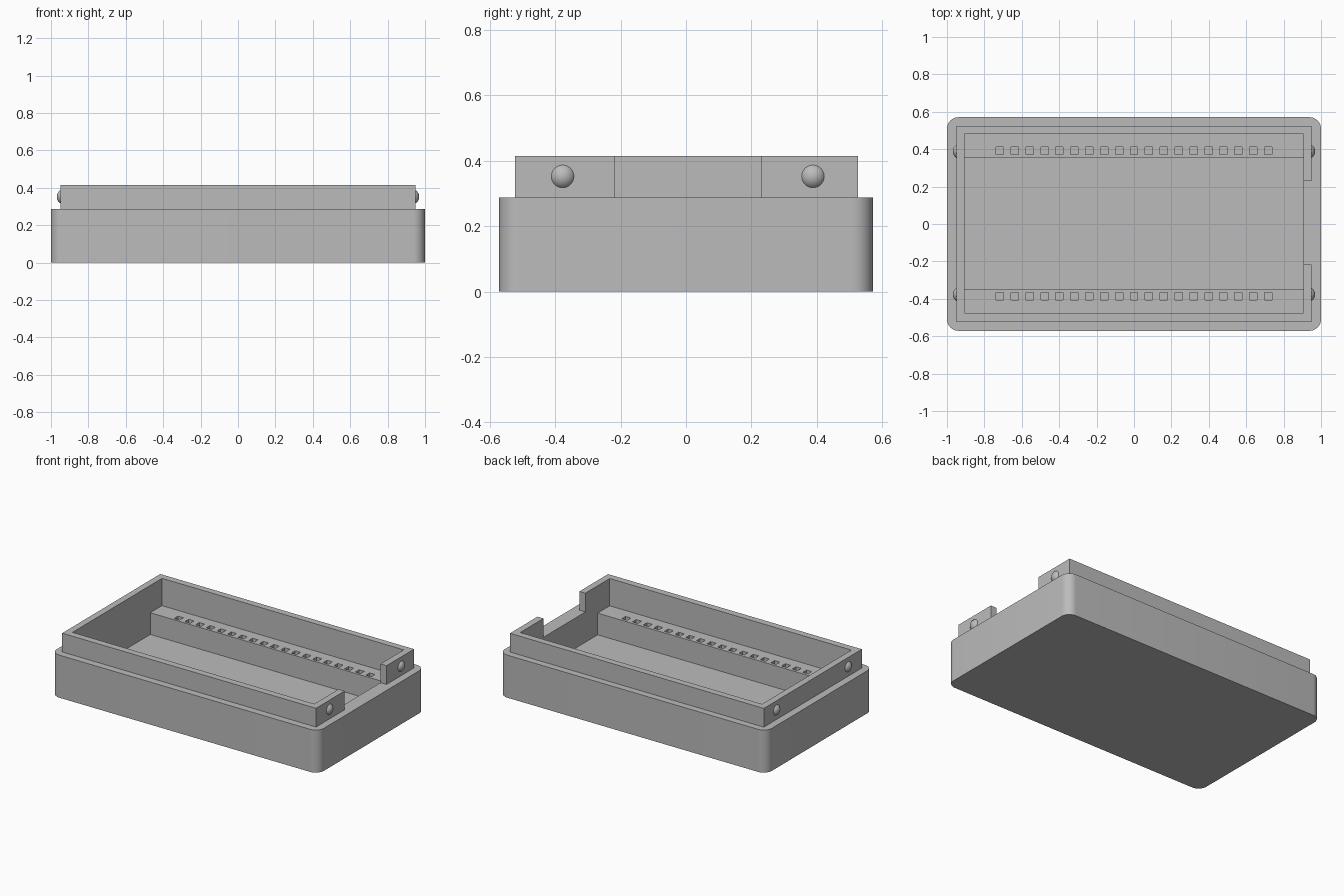
import bpy, bmesh, math
from mathutils import Vector

old = bpy.data.objects.get("Cube")
if old:
    bpy.data.objects.remove(old, do_unlink=True)

grey = bpy.data.materials.new("plain_grey")
grey.use_nodes = True
grey.diffuse_color = (0.5, 0.5, 0.5, 1)
grey.node_tree.nodes["Principled BSDF"].inputs["Base Color"].default_value = (0.5, 0.5, 0.5, 1)


def add_box(bm, x, y, z):
    """Box from (low, high) ranges; returns its vertices."""
    verts = bmesh.ops.create_cube(bm, size=1)["verts"]
    for v in verts:
        v.co = Vector([(a + b) / 2 + c * (b - a) for (a, b), c in zip((x, y, z), v.co)])
    return verts


def finish(name, bm):
    mesh = bpy.data.meshes.new(name)
    bm.to_mesh(mesh)
    bm.free()
    mesh.materials.append(grey)
    obj = bpy.data.objects.new(name, mesh)
    bpy.context.collection.objects.link(obj)
    return obj


def boxes(name, *ranges):
    bm = bmesh.new()
    for r in ranges:
        add_box(bm, *r)
    return finish(name, bm)


def activate(obj):
    bpy.ops.object.select_all(action='DESELECT')
    obj.select_set(True)
    bpy.context.view_layer.objects.active = obj


def cut(obj, cutter):
    cutter.hide_render = True
    mod = obj.modifiers.new("cut", 'BOOLEAN')
    mod.operation, mod.solver, mod.object = 'DIFFERENCE', 'EXACT', cutter
    activate(obj)
    bpy.ops.object.modifier_apply(modifier=mod.name)
    bpy.data.objects.remove(cutter, do_unlink=True)


def smooth(obj):
    activate(obj)
    bpy.ops.object.shade_smooth_by_angle(angle=math.radians(30))


FLOOR, RAIL_TOP, SHELF, TOP = 0.083, 0.23, 0.288, 0.415
CAVITY_X, CAVITY_Y = (-0.905, 0.905), (-0.477, 0.48)

# Tray with rounded upright corners and a rectangular cavity
bm = bmesh.new()
add_box(bm, (-1, 1), (-0.571, 0.571), (0, SHELF))
upright = [e for e in bm.edges if abs(e.verts[0].co.z - e.verts[1].co.z) > 0.1]
bmesh.ops.bevel(bm, geom=upright, offset=0.062, segments=10, profile=0.5, affect='EDGES')
tray = finish("tray", bm)
cut(tray, boxes("cavity_cutter", (CAVITY_X, CAVITY_Y, (FLOOR, 1))))
smooth(tray)

# Raised lip, open in the middle of one short side
lip = boxes("lip", ((-0.95, 0.95), (-0.523, 0.525), (SHELF, TOP)))
cut(lip, boxes("lip_cutter", (CAVITY_X, CAVITY_Y, (0, 1))))
cut(lip, boxes("notch_cutter", ((0.85, 1.1), (-0.217, 0.231), (0, 1))))

# Two rails with a row of square pin sockets each
HOLES, PITCH, HALF = 19, 0.0797, 0.02
for name, y_range, y in (("back_rail", (0.355, 0.48), 0.392),
                         ("front_rail", (-0.477, -0.348), -0.387)):
    rail = boxes(name, (CAVITY_X, y_range, (FLOOR, RAIL_TOP)))
    centres = [(i - (HOLES - 1) / 2) * PITCH for i in range(HOLES)]
    cut(rail, boxes("socket_cutter", *[((x - HALF, x + HALF), (y - HALF, y + HALF),
                                        (RAIL_TOP - 0.1, 1)) for x in centres]))

# Round snap bumps on the outside of the lip's short sides
for side, sx in (("left", 1), ("right", -1)):
    for end, y in (("back", 0.388), ("front", -0.377)):
        bm = bmesh.new()
        bmesh.ops.create_uvsphere(bm, u_segments=32, v_segments=20, radius=0.041)
        bmesh.ops.translate(bm, verts=bm.verts, vec=(sx * 0.928, y, 0.352))
        bmesh.ops.bisect_plane(bm, geom=bm.verts[:] + bm.edges[:] + bm.faces[:],
                               plane_co=(sx * 0.945, 0, 0), plane_no=(sx, 0, 0),
                               clear_inner=True)
        smooth(finish(f"{end}_{side}_snap_bump", bm))
